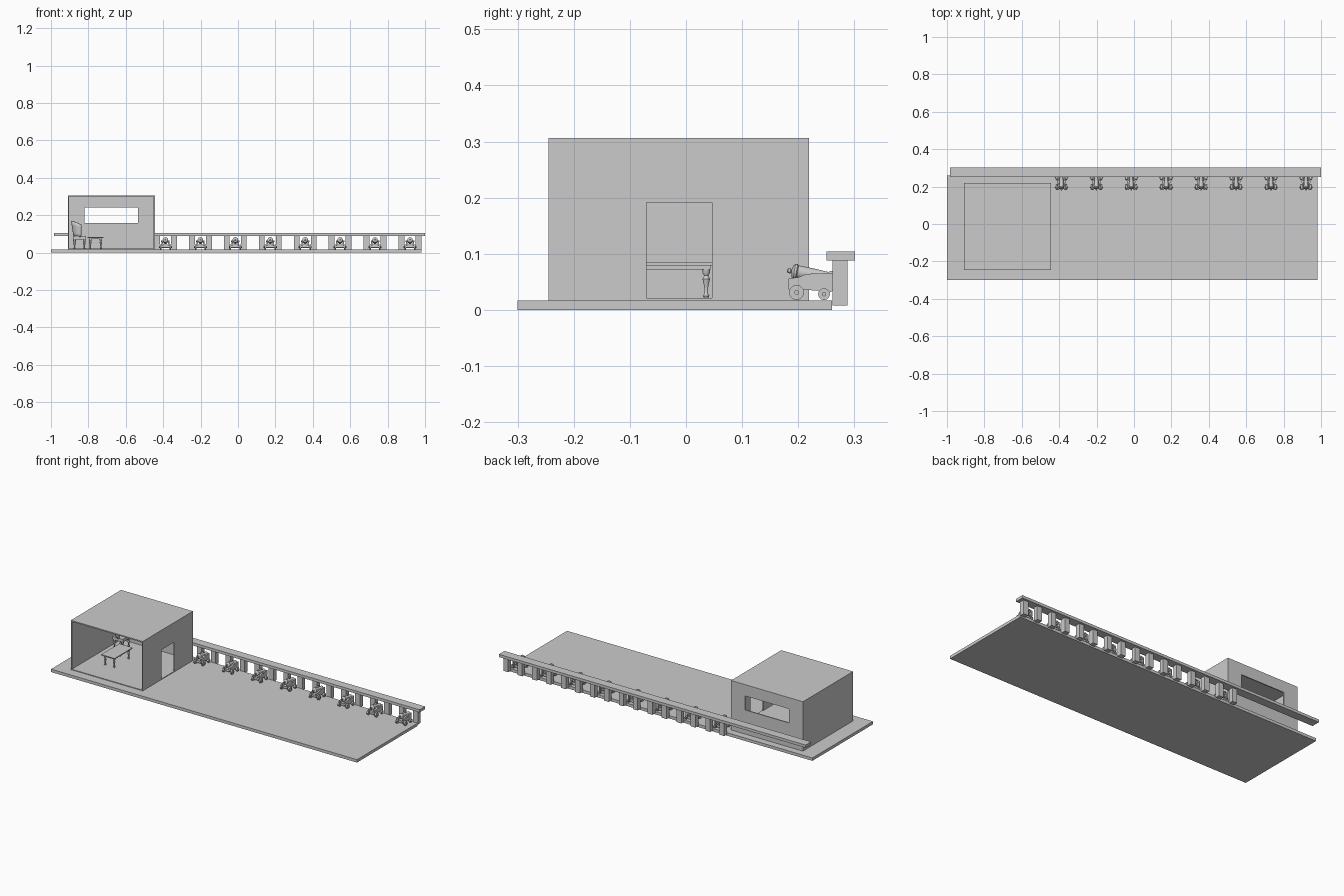
import bpy, bmesh
from math import cos, sin, pi, radians
from mathutils import Vector, Matrix

if "Cube" in bpy.data.objects:
    bpy.data.objects.remove(bpy.data.objects["Cube"])


def make(name, bm, smooth=False):
    bmesh.ops.recalc_face_normals(bm, faces=bm.faces[:])
    me = bpy.data.meshes.new(name)
    bm.to_mesh(me)
    bm.free()
    ob = bpy.data.objects.new(name, me)
    bpy.context.collection.objects.link(ob)
    if smooth:
        bpy.ops.object.select_all(action='DESELECT')
        ob.select_set(True)
        bpy.context.view_layer.objects.active = ob
        bpy.ops.object.shade_smooth_by_angle(angle=radians(35))
    return ob


def add_box(bm, x0, x1, y0, y1, z0, z1):
    m = (Matrix.Translation(((x0 + x1) / 2, (y0 + y1) / 2, (z0 + z1) / 2))
         @ Matrix.Diagonal((x1 - x0, y1 - y0, z1 - z0, 1)))
    bmesh.ops.create_cube(bm, size=1, matrix=m)


def box(name, *b):
    bm = bmesh.new()
    add_box(bm, *b)
    return make(name, bm)


def add_lathe(bm, profile, matrix, seg=12):
    # profile: (radius, height) turned about local z
    rings = [[bm.verts.new(matrix @ Vector((r * cos(2 * pi * i / seg), r * sin(2 * pi * i / seg), h)))
              for i in range(seg)] for r, h in profile]
    for a, b in zip(rings, rings[1:]):
        for i in range(seg):
            j = (i + 1) % seg
            bm.faces.new((a[i], a[j], b[j], b[i]))
    bm.faces.new(rings[0][::-1])
    bm.faces.new(rings[-1])


def add_prism(bm, yz, x0, x1):
    a = [bm.verts.new((x0, y, z)) for y, z in yz]
    b = [bm.verts.new((x1, y, z)) for y, z in yz]
    n = len(yz)
    bm.faces.new(a)
    bm.faces.new(b[::-1])
    for i in range(n):
        bm.faces.new((a[i], b[i], b[(i + 1) % n], a[(i + 1) % n]))


def cut(ob, *b):
    c = box("cutter", *b)
    c.hide_render = True
    m = ob.modifiers.new("cut", 'BOOLEAN')
    m.operation = 'DIFFERENCE'
    m.solver = 'EXACT'
    m.object = c
    bpy.context.view_layer.objects.active = ob
    bpy.ops.object.modifier_apply(modifier=m.name)
    bpy.data.objects.remove(c, do_unlink=True)


# deck
box("deck", -1, 0.98, -0.30, 0.26, 0, 0.017)

# cabin: open front, window at the back, doorway on the right
cabin = box("cabin", -0.91, -0.445, -0.245, 0.219, 0.0165, 0.306)
cut(cabin, -0.904, -0.451, -0.3, 0.213, 0.021, 0.299)
cut(cabin, -0.82, -0.535, 0.18, 0.25, 0.158, 0.24)
cut(cabin, -0.48, -0.42, -0.07, 0.046, 0.021, 0.191)

# rail and gunport posts
box("rail", -0.985, 1.0, 0.25, 0.301, 0.088, 0.104)
ports = [-0.388 + 0.1868 * i for i in range(8)]
bm = bmesh.new()
for x in ports:
    for s in (-1, 1):
        xs = sorted((x + s * 0.03, x + s * 0.061))
        add_box(bm, *xs, 0.261, 0.288, 0.008, 0.088)
make("rail_posts", bm)

# cannon parts
barrel_profile = [(0.002, -0.008), (0.0045, -0.006), (0.0045, -0.002), (0.003, 0), (0.011, 0.002),
                  (0.0145, 0.005), (0.0145, 0.009), (0.0125, 0.011), (0.011, 0.04), (0.009, 0.065),
                  (0.0115, 0.07), (0.0115, 0.074), (0.0055, 0.075), (0.005, 0.05)]
cheek = [(0.183, 0.036), (0.183, 0.056), (0.2, 0.058), (0.215, 0.064), (0.261, 0.066),
         (0.262, 0.034), (0.248, 0.027), (0.235, 0.034), (0.21, 0.036)]
for x in ports:
    # barrel slopes down towards the port
    bm = bmesh.new()
    m = Matrix.Translation((x, 0.188, 0.069)) @ Matrix.Rotation(radians(-99), 4, 'X')
    add_lathe(bm, barrel_profile, m, 14)
    make("cannon_barrel", bm, True)
    # carriage cheeks, cross beams and trunnions
    bm = bmesh.new()
    for s in (-1, 1):
        add_prism(bm, cheek, x + s * 0.013, x + s * 0.021)
    add_box(bm, x - 0.013, x + 0.013, 0.188, 0.255, 0.036, 0.043)
    add_box(bm, x - 0.03, x + 0.03, 0.192, 0.202, 0.028, 0.038)
    add_box(bm, x - 0.03, x + 0.03, 0.241, 0.25, 0.025, 0.034)
    add_box(bm, x - 0.023, x + 0.023, 0.223, 0.231, 0.058, 0.066)
    make("cannon_carriage", bm)
    # wheels
    bm = bmesh.new()
    for y, r in ((0.197, 0.0135), (0.246, 0.0105)):
        for s in (-1, 1):
            m = Matrix.Translation((x + s * 0.022, y, 0.0175 + r)) @ Matrix.Rotation(s * pi / 2, 4, 'Y')
            add_lathe(bm, [(r, 0), (r, 0.008), (0.004, 0.008), (0.004, 0.013)], m, 12)
    make("cannon_wheels", bm, True)

# table with turned legs
leg = [(0.004, 0), (0.006, 0.004), (0.003, 0.009), (0.004, 0.022), (0.007, 0.034),
       (0.004, 0.04), (0.007, 0.045), (0.007, 0.058)]
box("table_top", -0.805, -0.718, -0.115, 0.052, 0.079, 0.084)
bm = bmesh.new()
add_box(bm, -0.797, -0.726, -0.105, 0.044, 0.072, 0.079)
make("table_apron", bm)
bm = bmesh.new()
for x in (-0.79, -0.733):
    for y in (-0.098, 0.036):
        add_lathe(bm, leg, Matrix.Translation((x, y, 0.021)), 10)
make("table_legs", bm, True)

# chair with turned legs and a flared curved back, facing the table
cx, cy = -0.85, 0.135
box("chair_seat", cx - 0.032, cx + 0.036, cy - 0.036, cy + 0.036, 0.07, 0.088)
bm = bmesh.new()
for sx in (-1, 1):
    for sy in (-1, 1):
        add_lathe(bm, [(r, h * 0.87) for r, h in leg],
                  Matrix.Translation((cx + 0.002 + sx * 0.026, cy + sy * 0.028, 0.021)), 10)
make("chair_legs", bm, True)
bm = bmesh.new()
N = 12
grid = []
for k in range(5):
    t = k / 4
    row = []
    for i in range(N + 1):
        a = radians(80 + 200 * i / N)
        edge = abs(i / N - 0.5) * 2
        h = 0.084 + t * (0.086 - 0.022 * edge ** 2)
        row.append(bm.verts.new((cx + 0.006 + (0.032 + 0.014 * t) * cos(a),
                                 cy + (0.034 + 0.008 * t) * sin(a), h)))
    grid.append(row)
for a, b in zip(grid, grid[1:]):
    for i in range(N):
        bm.faces.new((a[i], a[i + 1], b[i + 1], b[i]))
back = make("chair_back", bm, True)
sol = back.modifiers.new("thickness", 'SOLIDIFY')
sol.thickness = 0.006
sol.offset = 0
